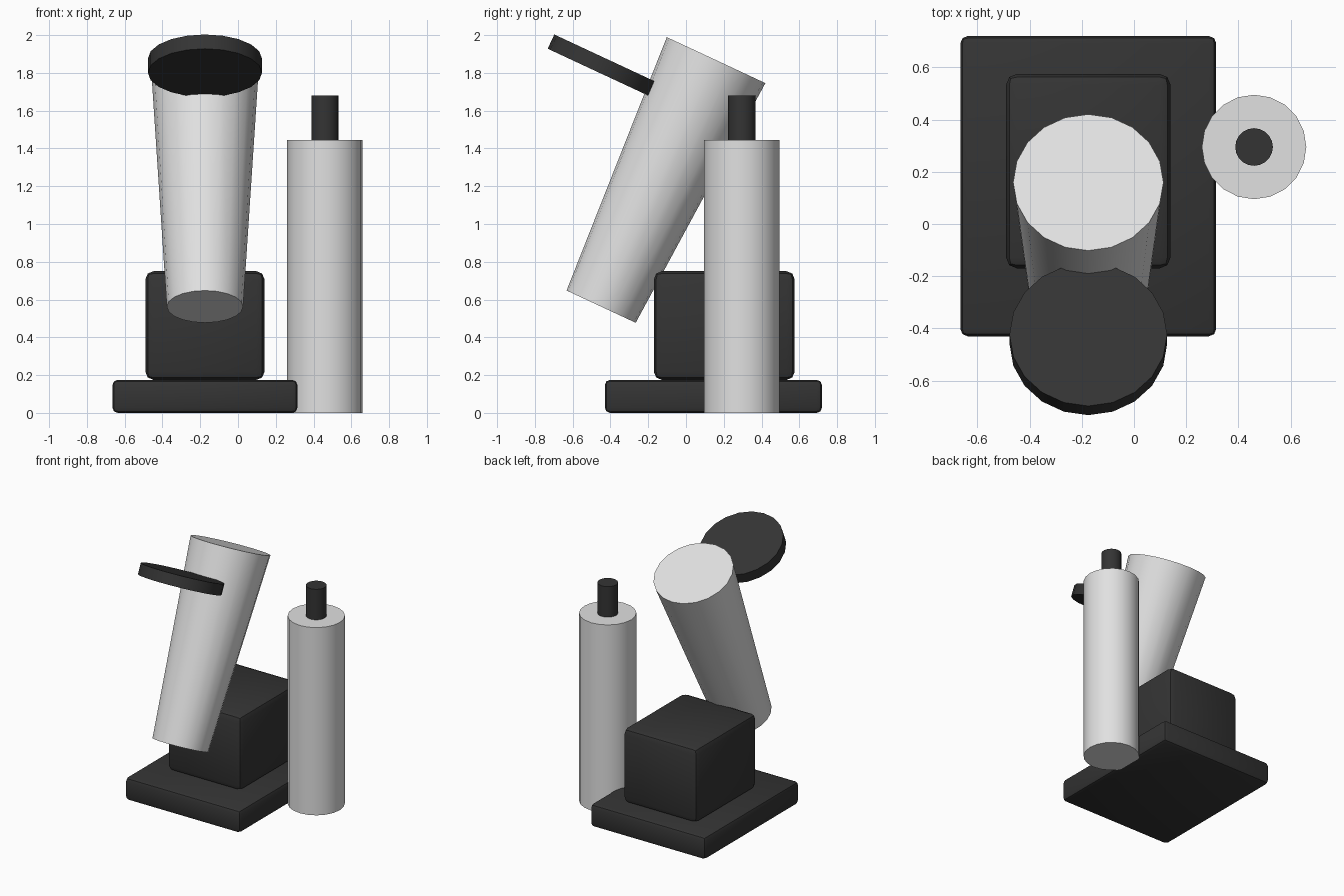
import bpy
from math import radians

cube = bpy.data.objects.get("Cube")
if cube:
    bpy.data.objects.remove(cube, do_unlink=True)


def material(name, value):
    mat = bpy.data.materials.new(name)
    mat.use_nodes = True
    colour = (value, value, value, 1)
    mat.diffuse_color = colour
    mat.node_tree.nodes["Principled BSDF"].inputs["Base Color"].default_value = colour
    return mat


silver = material("silver", 0.75)
black = material("soft black", 0.034)


def finish(name, mat):
    obj = bpy.context.object
    obj.name = name
    obj.data.materials.append(mat)
    bpy.ops.object.shade_smooth_by_angle(angle=radians(30))
    return obj


def box(name, low, high, bevel, mat):
    """Rounded box between two corners."""
    centre = [(a + b) / 2 for a, b in zip(low, high)]
    bpy.ops.mesh.primitive_cube_add(size=1, location=centre)
    bpy.context.object.scale = [b - a for a, b in zip(low, high)]
    bpy.ops.object.transform_apply(location=False, rotation=False, scale=True)
    mod = bpy.context.object.modifiers.new("rounded edges", "BEVEL")
    mod.width = bevel
    mod.segments = 2
    bpy.ops.object.modifier_apply(modifier=mod.name)
    return finish(name, mat)


def tube(name, centre, bottom, top, height, mat, tilt=0, sides=20):
    """Closed cylinder or cone, leaning towards the back by tilt degrees."""
    bpy.ops.mesh.primitive_cone_add(vertices=sides, radius1=bottom, radius2=top,
                                    depth=height, location=centre,
                                    rotation=(radians(-tilt), 0, 0))
    return finish(name, mat)


# Base plate and motor block
box("base_plate", (-0.665, -0.43, 0), (0.315, 0.72, 0.175), 0.028, black)
box("motor_block", (-0.49, -0.17, 0.175), (0.14, 0.575, 0.75), 0.042, black)

# Leaning tapered cup and its raised lid
LEAN = 25
tube("tapered_cup", (-0.175, -0.145, 1.215), 0.202, 0.288, 1.44, silver, LEAN)
tube("round_lid", (-0.175, -0.441, 1.838), 0.302, 0.302, 0.083, black, LEAN)

# Standing bottle with cap
tube("bottle", (0.46, 0.295, 0.7225), 0.2, 0.2, 1.445, silver)
tube("bottle_cap", (0.46, 0.295, 1.5625), 0.072, 0.072, 0.235, black)
